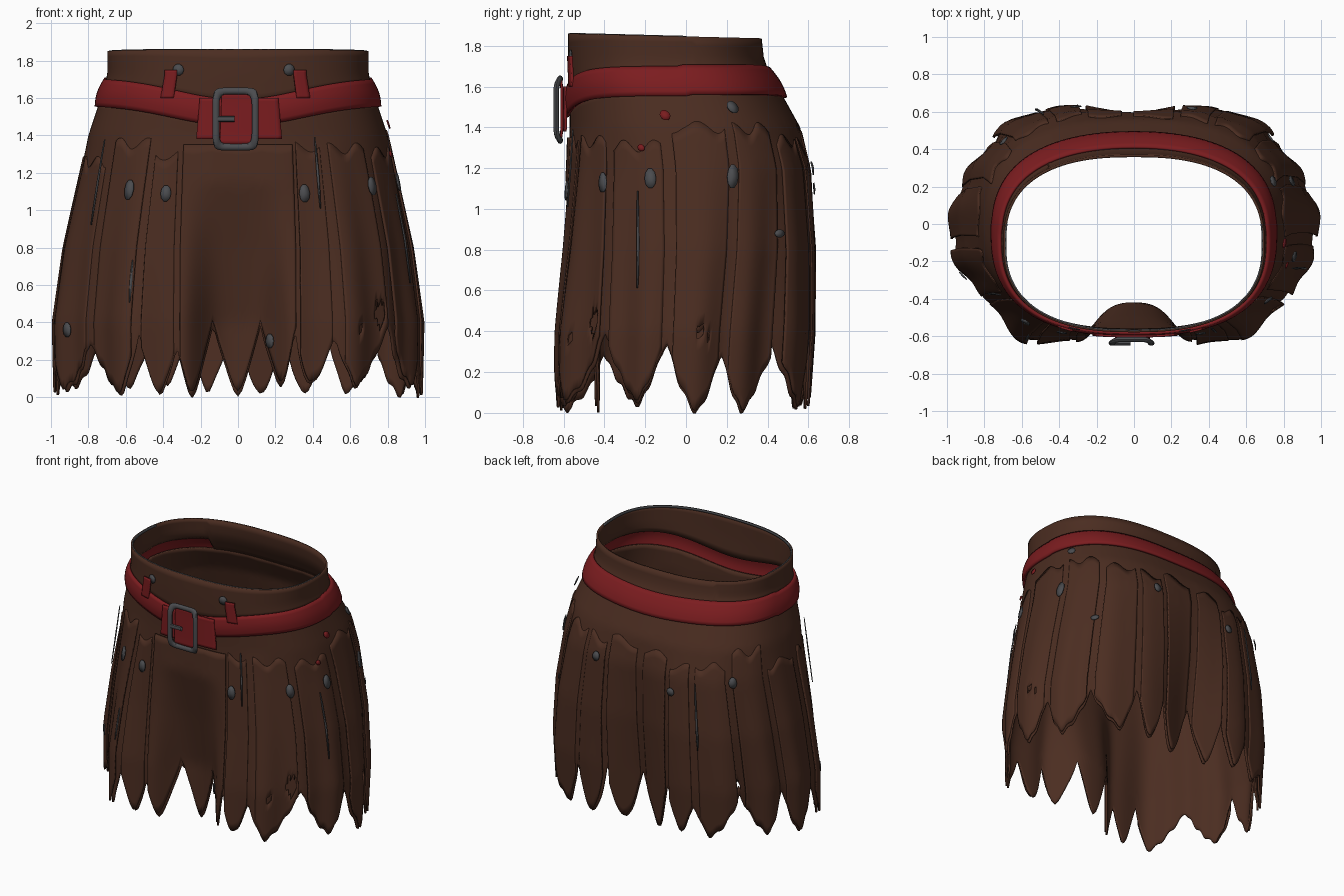
import bpy, math, random
from math import sin, cos, pi, exp

random.seed(4)
if "Cube" in bpy.data.objects:
    bpy.data.objects.remove(bpy.data.objects["Cube"], do_unlink=True)


def material(name, rgb):
    m = bpy.data.materials.new(name)
    m.use_nodes = True
    m.diffuse_color = (*rgb, 1)
    m.node_tree.nodes["Principled BSDF"].inputs["Base Color"].default_value = (*rgb, 1)
    return m


BROWN = material("brown cloth", (0.07, 0.026, 0.015))
RED = material("red leather", (0.2, 0.012, 0.014))
GREY = material("dark grey metal", (0.07, 0.072, 0.078))

# Garment profile: height, half width, front y, back y
PROFILE = [(0.0, .96, -.62, .57), (0.4, .97, -.615, .6), (0.8, .92, -.59, .62),
           (1.2, .84, -.575, .61), (1.4, .80, -.57, .56), (1.58, .74, -.57, .46),
           (1.72, .695, -.575, .38), (1.9, .695, -.575, .36)]


def profile(z):
    z = min(max(z, 0), 1.89)
    for p, q in zip(PROFILE, PROFILE[1:]):
        if z <= q[0]:
            f = (z - p[0]) / (q[0] - p[0])
            return [a + (b - a) * f for a, b in zip(p[1:], q[1:])]


def power(v, e):
    return math.copysign(abs(v) ** e, v)


def surf(t, z, off=0):
    """Point on the cloth at angle t and height z, pushed out by off."""
    a, front, back = profile(z)
    low = min(max((1.4 - z) / 1.0, 0), 1)
    e = .8 + .12 * low
    off += low * (0.08 * exp(-((abs(sin(t)) - .84) / .13) ** 2) + 0.012 * sin(17 * t))
    mid, depth = (front + back) / 2, (back - front) / 2
    x = (a + off) * power(cos(t), e)
    y = mid + (depth + off) * power(sin(t), e)
    if sin(t) > 0:
        y -= 0.09 * low * exp(-(x / .16) ** 2)
    else:
        fold = min(max((1.15 - z) / .75, 0), 1)
        y += 0.19 * fold * exp(-(x / .23) ** 4)
    return x, y, z


def angle_at(x, y, z):
    """Angle of the cloth point nearest to the given place."""
    def gap(t):
        p = surf(t, z)
        return (p[0] - x) ** 2 + (p[1] - y) ** 2
    return min((2 * pi * i / 1440 for i in range(1440)), key=gap)


def make(name, verts, faces, mat, thick=0.0):
    me = bpy.data.meshes.new(name)
    me.from_pydata(verts, [], faces)
    me.materials.append(mat)
    ob = bpy.data.objects.new(name, me)
    bpy.context.collection.objects.link(ob)
    bpy.ops.object.select_all(action='DESELECT')
    ob.select_set(True)
    bpy.context.view_layer.objects.active = ob
    bpy.ops.object.shade_smooth_by_angle(angle=math.radians(40))
    if thick:
        mod = ob.modifiers.new("thickness", 'SOLIDIFY')
        mod.thickness = thick
        mod.offset = -1


def grid(name, nu, nv, point, mat, wrap_u=False, wrap_v=False, thick=0.0, keep=None):
    cu, cv = nu + (not wrap_u), nv + (not wrap_v)
    verts = [point(i / nu, j / nv) for i in range(cu) for j in range(cv)]
    faces = []
    for i in range(nu):
        for j in range(nv):
            k, m = (i + 1) % cu, (j + 1) % cv
            f = (i * cv + j, k * cv + j, k * cv + m, i * cv + m)
            if keep is None or keep(verts[f[0]]):
                faces.append(f)
    make(name, verts, faces, mat, thick)


def sheet(name, t0, t1, lo, hi, off, mat, nu=16, nv=12, thick=.012, keep=None):
    """Piece of cloth on the garment between two angles and two heights."""
    def point(u, v):
        t = t0 + (t1 - t0) * u
        return surf(t, lo(t) + (hi(t) - lo(t)) * v, off(u, v))
    grid(name, nu, nv, point, mat, abs(t1 - t0) > 6.28, thick=thick, keep=keep)


def front_sheet(name, x0, x1, lo, hi, off, mat, nu=16):
    z = (lo + hi) / 2
    sheet(name, angle_at(x0, -.6, z), angle_at(x1, -.6, z),
          lambda t: lo, lambda t: hi, lambda u, v: off, mat, nu)


# Ragged hem: tips at chosen places, notches between them
places = [(x, -.63) for x in (-.65, -.41, -.2, 0, .15, .38, .67)]
places += [(x, .62) for x in (-.6, -.37, -.14, .1, .35, .6)]
places += [(s * .96, y) for s in (-1, 1) for y in (-.28, .05, .36)]
tips = sorted(angle_at(x, y, .1) for x, y in places)
count = len(tips)
tip_z = [random.uniform(.0, .07) for _ in tips]
tip_z[0] = 0.0
notch_z = [random.uniform(.27, .42) for _ in tips]


def notch(i):
    a, b = tips[i % count], tips[(i + 1) % count]
    return a + ((b - a) % (2 * pi)) / 2


def hem(t):
    for i in range(count):
        start, end = notch(i - 1), notch(i)
        width = (end - start) % (2 * pi)
        d = (t - start) % (2 * pi)
        if d <= width:
            tip = (tips[i] - start) % (2 * pi)
            s = 1 - d / tip if d < tip else (d - tip) / (width - tip)
            top = notch_z[i - 1] if d < tip else notch_z[i]
            return tip_z[i] + (top - tip_z[i]) * s ** 1.5 + .012 * sin(61 * t)
    return .3


def belt_mid(t):
    x, y, _ = surf(t, 1.6)
    return 1.635 - (.115 * exp(-(x / .45) ** 2) if y < 0 else .015 * exp(-(x / .3) ** 2))


# Worn holes: x, y, z, radius across, radius up
HOLES = [(.55, -.62, .67, .03, .08), (.68, -.6, .33, .04, .06), (.95, .07, .36, .05, .04),
         (-.7, .45, .42, .05, .05), (-.9, -.3, .45, .02, .07), (.77, -.48, .42, .04, .09),
         (-.85, .3, .4, .03, .05)]


def not_holed(p):
    return all((math.hypot(p[0] - x, p[1] - y) / a) ** 2 + ((p[2] - z) / b) ** 2 > 1
               for x, y, z, a, b in HOLES)


# Skirt body
sheet("skirt", 0, 2 * pi, hem, lambda t: belt_mid(t) - .05, lambda u, v: 0,
      BROWN, 380, 40, keep=not_holed)

# Overlapping torn strips, each lifted along one edge
for i in range(count):
    x = surf(tips[i], .1)[0]
    if sin(tips[i]) < -.8 and abs(x) < .25:
        continue
    a = notch(i - 1)
    width = (notch(i) - a) % (2 * pi)
    top = random.uniform(1.25, 1.42)
    side = i % 2
    sheet("torn_strip", a + .12 * width, a + .93 * width,
          lambda t: hem(t) + .015, lambda t: top + .03 * sin(23 * t),
          lambda u, v: .006 + .022 * (u if side else 1 - u) * (1 - v * v),
          BROWN, 20, 24, keep=not_holed)

# Front centre flap
sheet("front_flap", angle_at(-.3, -.6, 1.2), angle_at(.3, -.6, 1.2),
      lambda t: hem(t) + .03, lambda t: 1.35, lambda u, v: .012, BROWN, 40, 24)

# Waistband, reaching behind the belt at the back, with a dark rim at the front
def rim(t):
    return 1.848 - .025 * (surf(t, 1.85)[1] + .1)


sheet("waistband", 0, 2 * pi,
      lambda t: belt_mid(t) + (-.06 if .2 < t < 2.2 else .05),
      rim, lambda u, v: .004, BROWN, 128, 6, thick=.014)
sheet("waist_rim", .95 * pi, 2.05 * pi, lambda t: rim(t) - .012, lambda t: rim(t) + .003,
      lambda u, v: -.004, GREY, 64, 1, thick=.008)

# Belt with crossing end, buckle seat and loops
sheet("belt", 0, 2 * pi, lambda t: belt_mid(t) - .073, lambda t: belt_mid(t) + .073,
      lambda u, v: .018 + .012 * sin(pi * v), RED, 128, 6, thick=.015)
front_sheet("belt_end", -.21, .22, 1.38, 1.6, .036, RED)
front_sheet("belt_end_tip", -.09, .08, 1.35, 1.63, .046, RED)
for x in (-.37, .34):
    front_sheet("belt_loop", x - .038, x + .038, 1.6, 1.75, .03, RED, 4)


# Buckle frame and prong
def frame(u, v):
    a, b = 2 * pi * u, 2 * pi * v
    r = .018 * cos(b)
    return (-.013 + (.105 + r) * power(cos(a), .3), -.637 + .014 * sin(b) + .02 * sin(a) ** 2,
            1.487 + (.15 + r) * power(sin(a), .3))


def prong(u, v):
    b = 2 * pi * v
    return -.12 + .1 * u, -.638 + .012 * cos(b), 1.487 + .016 * sin(b)


grid("buckle_frame", 64, 10, frame, GREY, True, True)
grid("buckle_prong", 4, 8, prong, GREY, wrap_v=True)


def patch(name, x, y, z, across, up, mat, off=.03):
    """Thin rounded plate lying on the cloth."""
    t = angle_at(x, y, z)
    r = across * .04 / math.dist(surf(t - .02, z), surf(t + .02, z))
    ring = [2 * pi * k / 10 for k in range(10)]
    verts = [surf(t + r * cos(k), z + up * sin(k), off) for k in ring]
    make(name, verts + [surf(t, z, off + .003)],
         [(k, (k + 1) % 10, 10) for k in range(10)], mat, .006)


# Rivets on the waistband, metal scraps and red stains on the cloth
for x in (-.32, .27):
    patch("waist_rivet", x, -.57, 1.75, .03, .032, GREY, .014)
SCRAPS = [(-.6, -.55, 1.11, .055), (-.38, -.6, 1.09, .045), (.35, -.6, 1.09, .05),
          (-.92, -.3, .36, .04), (.15, -.5, .3, .04), (.85, .23, 1.16, .06),
          (.75, .23, 1.5, .03), (.75, -.45, 1.13, .05), (.85, -.17, 1.15, .05),
          (.8, .5, .88, .02), (.3, .6, 1.2, .035), (-.3, .6, 1.1, .03), (-.7, .45, 1.2, .04)]
for x, y, z, h in SCRAPS:
    patch("metal_scrap", x, y, z, .028, h, GREY)
patch("red_stain", .8, -.1, 1.46, .025, .025, RED)
patch("red_stain", .82, -.22, 1.3, .018, .018, RED)

# Long thin cords beside the strips: x, y, middle height, half length
CORDS = [(-.78, -.4, 1.15, .24), (-.56, -.6, .62, .12), (.42, -.58, 1.2, .2),
         (.9, -.25, .85, .25), (-.5, .6, .95, .25)]
for x, y, z, h in CORDS:
    patch("cord", x, y, z, .007, h, GREY)
